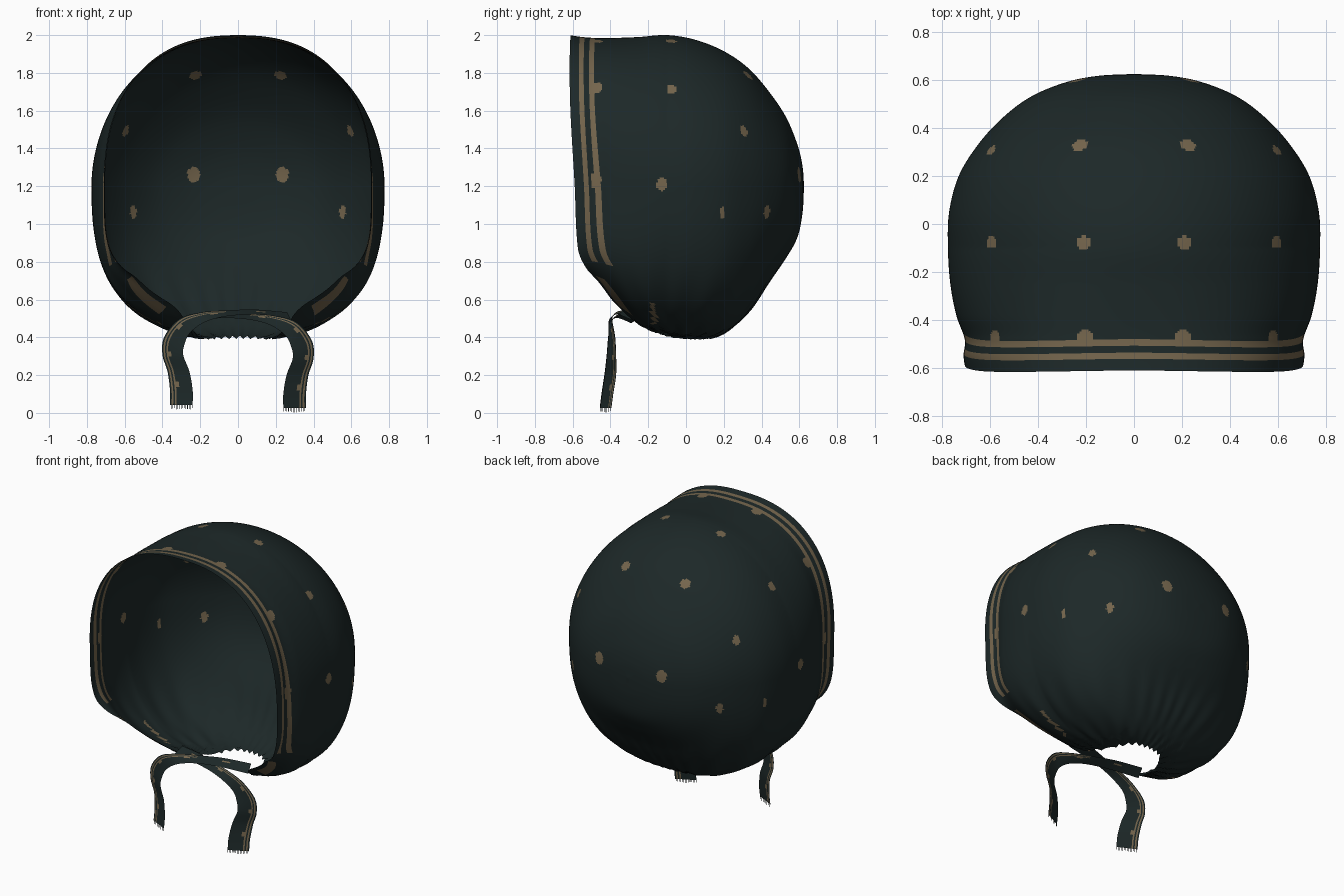
import bpy, bmesh, math, random
from mathutils import Vector

random.seed(4)
if "Cube" in bpy.data.objects:
    bpy.data.objects.remove(bpy.data.objects["Cube"])


def material(name, rgb):
    m = bpy.data.materials.new(name)
    m.use_nodes = True
    m.diffuse_color = (*rgb, 1)
    m.node_tree.nodes["Principled BSDF"].inputs["Base Color"].default_value = (*rgb, 1)
    return m


CLOTH = material("dark green cloth", (0.012, 0.021, 0.021))
TRIM = material("tan print", (0.175, 0.13, 0.073))


def lookup(table, key):
    """Smooth interpolation of rows (key, values...)."""
    n = len(table)
    i = 0
    while i < n - 2 and key > table[i + 1][0]:
        i += 1
    a, b = table[i], table[i + 1]
    p, q = table[max(i - 1, 0)], table[min(i + 2, n - 1)]
    d = b[0] - a[0]
    t = (key - a[0]) / d
    out = []
    for j in range(1, len(a)):
        ma = (b[j] - p[j]) / (b[0] - p[0]) * d
        mb = (q[j] - a[j]) / (q[0] - a[0]) * d
        out.append((2*t**3 - 3*t*t + 1) * a[j] + (t**3 - 2*t*t + t) * ma
                   + (3*t*t - 2*t**3) * b[j] + (t**3 - t*t) * mb)
    return out


def clamp(v):
    return min(1, max(0, v))


def make_object(name, bm, recalc=True):
    if recalc:
        bmesh.ops.recalc_face_normals(bm, faces=bm.faces)
    for f in bm.faces:
        f.smooth = True
    me = bpy.data.meshes.new(name)
    bm.to_mesh(me)
    bm.free()
    me.materials.append(CLOTH)
    me.materials.append(TRIM)
    ob = bpy.data.objects.new(name, me)
    bpy.context.collection.objects.link(ob)


# Hood stations from face to back: y, half width, top z, bottom z
CENTRE = 1.2
STATIONS = [(k, *row) for k, row in enumerate([
    (-.615, .70, 2.0, .67), (-.55, .71, 1.99, .67), (-.48, .705, 1.985, .66),
    (-.38, .74, 1.985, .57), (-.25, .765, 1.99, .46), (-.10, .775, 2.0, .40),
    (.05, .77, 1.975, .39), (.20, .73, 1.915, .42), (.33, .65, 1.825, .53),
    (.44, .55, 1.70, .69), (.53, .43, 1.565, .82), (.59, .285, 1.42, .93),
    (.617, .15, 1.305, 1.06), (.625, 0, CENTRE, CENTRE)])]
LAST = len(STATIONS) - 1

# Open edge: angle from straight down, station where the cloth begins
RIM = [(0, 6.6), (8, 6.4), (13, 5.6), (17, 4.5), (25, 3.4), (44, 2.3),
       (55, 1.3), (64, .67), (90, .4), (130, 0), (180, .08)]


def hood_point(deg, k):
    y, w, top, bot = lookup(STATIONS, k)
    a = math.radians(deg)
    s, c = math.sin(a), -math.cos(a)
    if w < 1e-4:
        return Vector((0, y, CENTRE))
    # Squarer sections at the face, round ones behind
    if c > 0:
        n, h = 2 + .4 * clamp((5 - k) / 3), top - CENTRE
    else:
        n = 2.6 + 1.4 * clamp((5 - k) / 3) - .4 * clamp((k - 7) / 6)
        h = CENTRE - bot
    r = (abs(s / w) ** n + abs(c / h) ** n) ** (-1 / n)
    p = Vector((r * s, y, CENTRE + r * c))
    # Gathers running down to the neck
    f = clamp((.85 - p.z) / .4) ** 2
    az = math.atan2(p.x, p.y + .05)
    g = math.sin(26 * az + 2 * math.sin(3 * az))
    return Vector((p.x * (1 + .03 * f * g), (p.y + .05) * (1 + .03 * f * g) - .05,
                   p.z + .008 * f * g))


# Printed dots on one side (x, y, z, half width, half height), mirrored
DOTS = [
    (.21, -.08, 1.97, .03, .03), (.60, -.075, 1.72, .028, .032),
    (.77, -.13, 1.21, .026, .035), (.20, -.475, 1.96, .036, .036),
    (.59, -.475, 1.73, .032, .038), (.70, -.475, 1.23, .03, .045),
    (.23, .34, 1.8, .033, .03), (.59, .30, 1.49, .024, .037),
    (.23, .585, 1.26, .034, .042), (.53, .40, 1.07, .023, .038),
    (.72, .19, 1.06, .014, .032)]


def on_cloth(x, y, z):
    """Nearest point of the hood along its own direction."""
    deg = math.degrees(math.atan2(x, CENTRE - z))
    return min((hood_point(deg, i * LAST / 600) for i in range(601)),
               key=lambda p: (p - Vector((x, y, z))).length)


SPOTS = [(on_cloth(*d[:3]), d[3], d[4]) for d in DOTS]


def in_spot(c):
    for p, w, h in SPOTS:
        v = c - p
        if (v.x ** 2 + v.y ** 2) / w ** 2 + (v.z / h) ** 2 < 1:
            return True
    return False


AROUND, ROWS = 520, 140
BANDS = [0, .25, .5, .75, .95, 1.14, 1.35, 1.57, 1.75, 1.93]
bm = bmesh.new()
grid = []
for i in range(AROUND):
    deg = 360 * i / AROUND
    start = lookup(RIM, min(deg, 360 - deg))[0]
    ks = [start + b for b in BANDS]
    ks += [ks[-1] + (LAST - ks[-1]) * j / ROWS for j in range(1, ROWS + 1)]
    grid.append([bm.verts.new(hood_point(deg, k)) for k in ks])

for i in range(AROUND):
    a, b = grid[i], grid[(i + 1) % AROUND]
    deg = 360 * (i + .5) / AROUND
    fold = min(deg, 360 - deg)
    for j in range(len(a) - 1):
        f = bm.faces.new((a[j], b[j], b[j + 1], a[j + 1]))
        c = f.calc_center_median()
        c.x = abs(c.x)
        stripe = j in (3, 4, 7, 8) and fold > 58
        edge = j in (1, 2) and 31 < fold < 50
        pleat = abs(c.y + .17 + .15 * (c.z - .52)) < .012 and .47 < c.z < .58
        f.material_index = int(stripe or edge or pleat or in_spot(c))
bmesh.ops.remove_doubles(bm, verts=bm.verts, dist=1e-5)
make_object("bonnet_hood", bm)

# Tie ribbon: centre line point and half-width vector, from neck to loose end
TIE = [(k, *row) for k, row in enumerate([
    (-.27, -.26, .495, .01, .03, .02), (-.10, -.32, .515, .01, .035, .014),
    (.05, -.36, .51, 0, .03, .015), (.18, -.39, .49, .01, .02, .025),
    (.28, -.40, .445, .03, .01, .035), (.335, -.395, .37, .055, .02, .015),
    (.345, -.395, .29, .055, .025, 0), (.315, -.40, .20, .058, .03, 0),
    (.30, -.415, .10, .06, .03, 0), (.30, -.425, .025, .06, .03, 0)])]
ACROSS, ALONG = 14, 90


def make_tie(name, side, lift):
    bm = bmesh.new()
    rows = []
    for i in range(ALONG + 1):
        v = lookup(TIE, (len(TIE) - 1) * i / ALONG)
        mid, half = Vector(v[:3]), Vector(v[3:])
        rows.append([])
        for j in range(ACROSS + 1):
            p = mid + half * (2 * j / ACROSS - 1)
            rows[-1].append(bm.verts.new((p.x * side, p.y, p.z + lift)))
    for i in range(ALONG):
        for j in range(ACROSS):
            f = bm.faces.new((rows[i][j], rows[i][j + 1],
                              rows[i + 1][j + 1], rows[i + 1][j]))
            bump = i % 17 in (7, 8, 9) and j in (8, 9)
            f.material_index = int((j in (10, 12) and i > 20) or bump)
    # Frayed threads at the loose end
    end = rows[-1]
    for j in range(ACROSS):
        a, b = end[j].co.copy(), end[j + 1].co.copy()
        m = a.lerp(b, .35)
        drop = Vector((0, 0, -.025 * random.uniform(.6, 1)))
        bm.faces.new([bm.verts.new(q) for q in (a, m, m + drop, a + drop)])
    make_object(name, bm, recalc=False)


make_tie("left_tie", 1, 0)
make_tie("right_tie", -1, .018)
